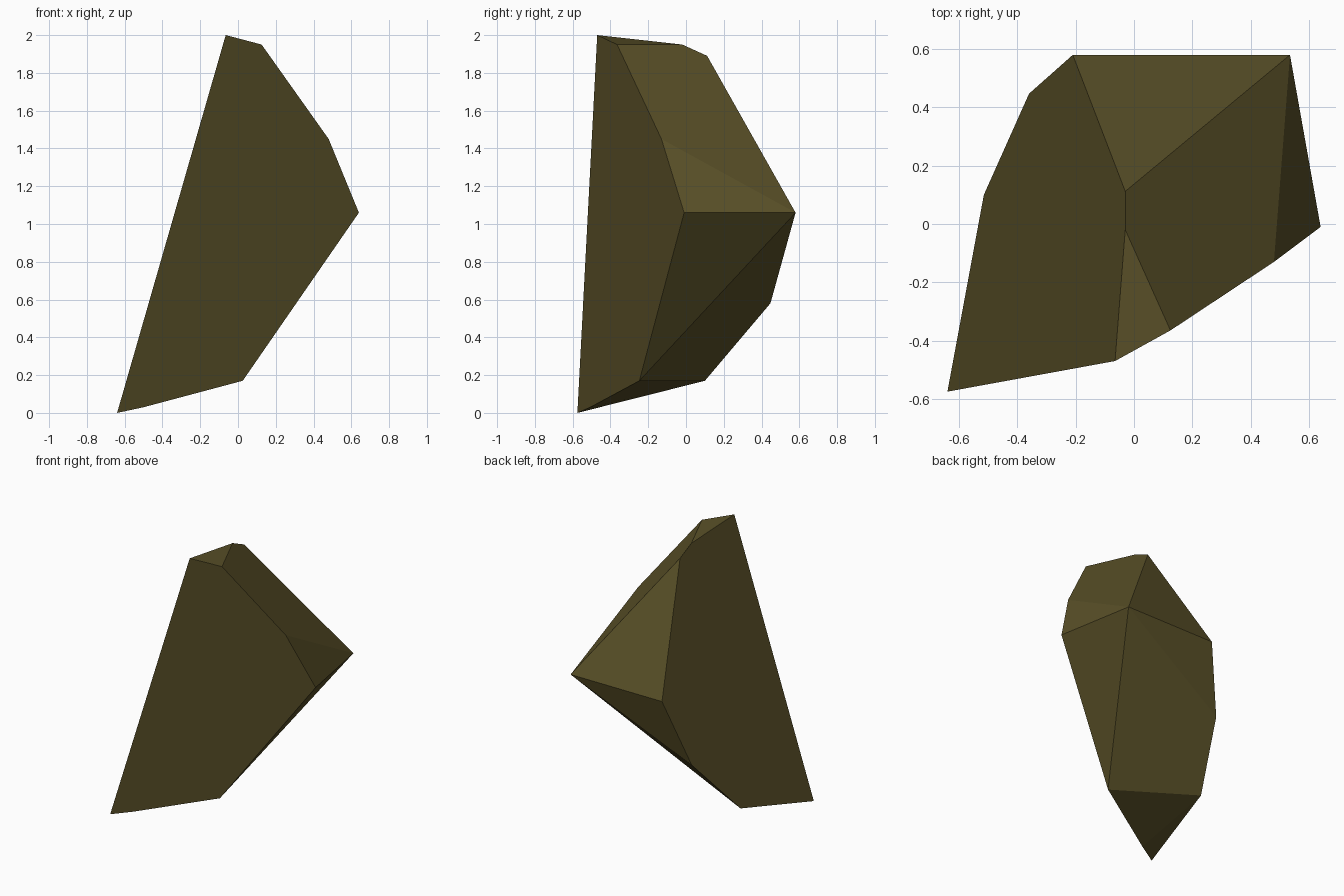
import bpy
import bmesh
from math import radians

cube = bpy.data.objects.get("Cube")
if cube:
    bpy.data.objects.remove(cube, do_unlink=True)

# Dark olive stone colour
stone = bpy.data.materials.new("olive stone")
stone.use_nodes = True
colour = (0.1, 0.08, 0.021, 1)
stone.diffuse_color = colour
stone.node_tree.nodes["Principled BSDF"].inputs["Base Color"].default_value = colour

# Corners of the chipped stone, grouped by where they sit
foot = [(-0.64, -0.575, 0), (-0.5, -0.507, 0.03), (0.025, -0.247, 0.17), (-0.515, 0.1, 0.17)]
peak = [(-0.065, -0.47, 2), (0.125, -0.365, 1.95), (-0.03, -0.02, 1.95), (-0.03, 0.112, 1.89)]
front_edge = [(0.072, -0.24, 0.36), (0.64, -0.01, 1.06), (0.48, -0.13, 1.45)]
back_edge = [(-0.36, 0.447, 0.58), (-0.21, 0.58, 1.06), (0.535, 0.58, 1.06)]

# Wrap the corners in a convex shell and merge the flat facets
bm = bmesh.new()
for corner in foot + peak + front_edge + back_edge:
    bm.verts.new(corner)
bmesh.ops.convex_hull(bm, input=bm.verts[:])
bmesh.ops.dissolve_limit(bm, angle_limit=radians(2.5), verts=bm.verts[:], edges=bm.edges[:])
bmesh.ops.recalc_face_normals(bm, faces=bm.faces[:])

mesh = bpy.data.meshes.new("rock_shard")
bm.to_mesh(mesh)
bm.free()
mesh.materials.append(stone)
rock = bpy.data.objects.new("rock_shard", mesh)
bpy.context.collection.objects.link(rock)
